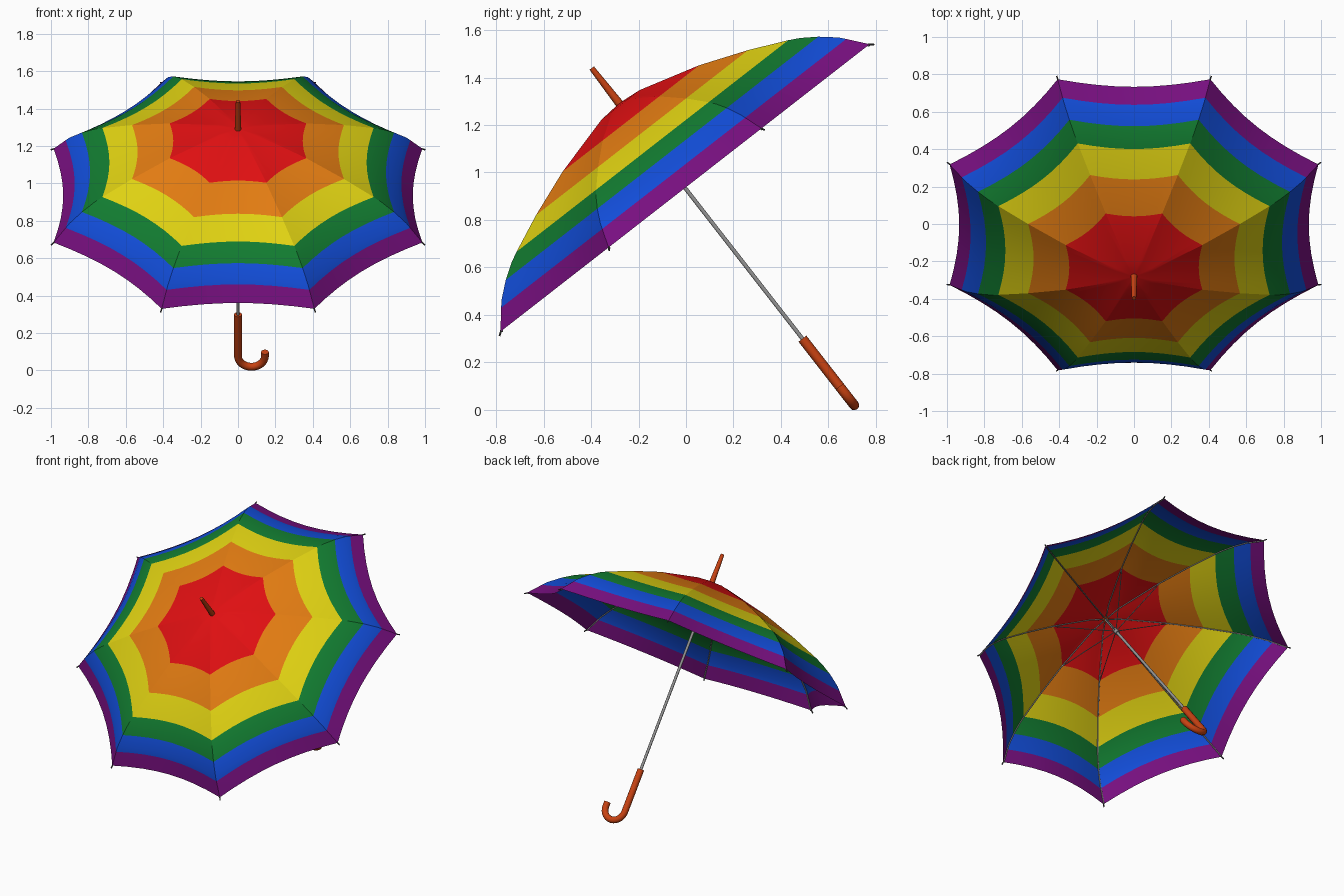
import bpy, bmesh, math
from mathutils import Matrix, Vector

if "Cube" in bpy.data.objects:
    bpy.data.objects.remove(bpy.data.objects["Cube"])

# Umbrella frame: local z is the shaft, local z = 0 is the rim plane
FRAME = Matrix.Translation((0, -0.004, 0.935)) @ Matrix.Rotation(math.radians(37.9), 4, 'X')
GORES, STEPS, SCALLOP = 8, 8, 0.052


def material(name, rgb):
    m = bpy.data.materials.new(name)
    m.diffuse_color = (*rgb, 1)
    m.use_nodes = True
    m.node_tree.nodes["Principled BSDF"].inputs["Base Color"].default_value = m.diffuse_color
    return m


STRIPES = [material("red", (0.74, 0.005, 0.006)), material("orange", (0.76, 0.2, 0.006)),
           material("yellow", (0.74, 0.64, 0.006)), material("green", (0.006, 0.2, 0.03)),
           material("blue", (0.006, 0.075, 0.7)), material("purple", (0.19, 0.005, 0.22))]
WOOD = material("orange brown", (0.58, 0.055, 0.006))
STEEL = material("steel grey", (0.3, 0.3, 0.3))
DARK = material("dark grey", (0.06, 0.06, 0.06))

# Canopy profile along a rib: radius, height, stripe index of the band ending here
PROFILE = [(0.11, 0.443, 0), (0.395, 0.371, 0), (0.613, 0.295, 1), (0.785, 0.224, 2),
           (0.835, 0.2, 3), (0.903, 0.158, 3), (0.975, 0.102, 4), (0.997, 0.078, 4),
           (1.067, 0.0, 5)]
APEX = 0.452


def polar(r, angle, z):
    return Vector((r * math.cos(angle), r * math.sin(angle), z))


def rib_angle(i):
    return math.tau * (i + 0.5) / GORES


def finish(ob, angle):
    bpy.ops.object.select_all(action='DESELECT')
    ob.select_set(True)
    bpy.context.view_layer.objects.active = ob
    if ob.type == 'CURVE':
        bpy.ops.object.convert(target='MESH')
        ob = bpy.context.view_layer.objects.active
    bpy.ops.object.shade_smooth_by_angle(angle=math.radians(angle))
    ob.matrix_world = FRAME


def tube(name, paths, radius, mat, sides=2):
    """Round rods; each path is a list of points, optionally (point, thickness factor)."""
    cu = bpy.data.curves.new(name, 'CURVE')
    cu.dimensions = '3D'
    cu.bevel_depth = radius
    cu.bevel_resolution = sides
    cu.use_fill_caps = True
    for path in paths:
        sp = cu.splines.new('POLY')
        sp.points.add(len(path) - 1)
        for pt, item in zip(sp.points, path):
            co, k = item if isinstance(item[1], float) and len(item) == 2 else (item, 1.0)
            pt.co = (*co, 1)
            pt.radius = k
    cu.materials.append(mat)
    ob = bpy.data.objects.new(name, cu)
    bpy.context.collection.objects.link(ob)
    finish(ob, 40)


# Canopy: each gore is pulled inward between its two ribs
def ring(bm, r, z):
    verts = []
    for g in range(GORES):
        a, b = polar(r, rib_angle(g), z), polar(r, rib_angle(g + 1), z)
        for k in range(STEPS):
            t = k / STEPS
            p = a.lerp(b, t)
            s = 1 - SCALLOP * 4 * t * (1 - t)
            verts.append(bm.verts.new((p.x * s, p.y * s, z)))
    return verts


bm = bmesh.new()
apex = bm.verts.new((0, 0, APEX))
n = GORES * STEPS
previous = None
for r, z, stripe in PROFILE:
    row = ring(bm, r, z)
    for i in range(n):
        j = (i + 1) % n
        if previous:
            f = bm.faces.new((previous[i], row[i], row[j], previous[j]))
        else:
            f = bm.faces.new((apex, row[i], row[j]))
        f.material_index = stripe
    previous = row
mesh = bpy.data.meshes.new("canopy")
bm.to_mesh(mesh)
bm.free()
for m in STRIPES:
    mesh.materials.append(m)
canopy = bpy.data.objects.new("canopy", mesh)
bpy.context.collection.objects.link(canopy)
finish(canopy, 12)

# Ribs under the canopy, with tips poking past the rim
ribs, tips, stretchers = [], [], []
for i in range(GORES):
    a = rib_angle(i)
    ribs.append([polar(0.01, a, APEX - 0.012)] +
                [polar(r - 0.005, a, z - 0.005) for r, z, _ in PROFILE])
    tips.append([polar(1.06, a, 0.003), polar(1.082, a, -0.012)])
    stretchers.append([polar(0.012, a, 0.28), polar(0.4, a, 0.362)])
tube("ribs", ribs, 0.004, STEEL, 1)
tube("rib_tips", tips, 0.004, DARK, 1)
tube("stretchers", stretchers, 0.003, STEEL, 1)

# Shaft and sliding runner
tube("shaft", [[(0, 0, -0.82), (0, 0, 0.45)]], 0.009, STEEL, 3)
tube("runner", [[(0, 0, 0.25), (0, 0, 0.3)]], 0.015, STEEL, 3)

# Tapered top spike
tube("ferrule", [[((0, 0, 0.435), 1.0), ((0, 0, 0.64), 0.65)]], 0.018, WOOD, 4)

# Crook handle
R = 0.072
hook = [(0, 0, -0.805)]
hook += [(R - R * math.cos(t), 0, -1.088 - R * math.sin(t))
         for t in (math.pi * k / 14 for k in range(15))]
hook.append((2 * R, 0, -1.06))
tube("handle", [hook], 0.021, WOOD, 4)
